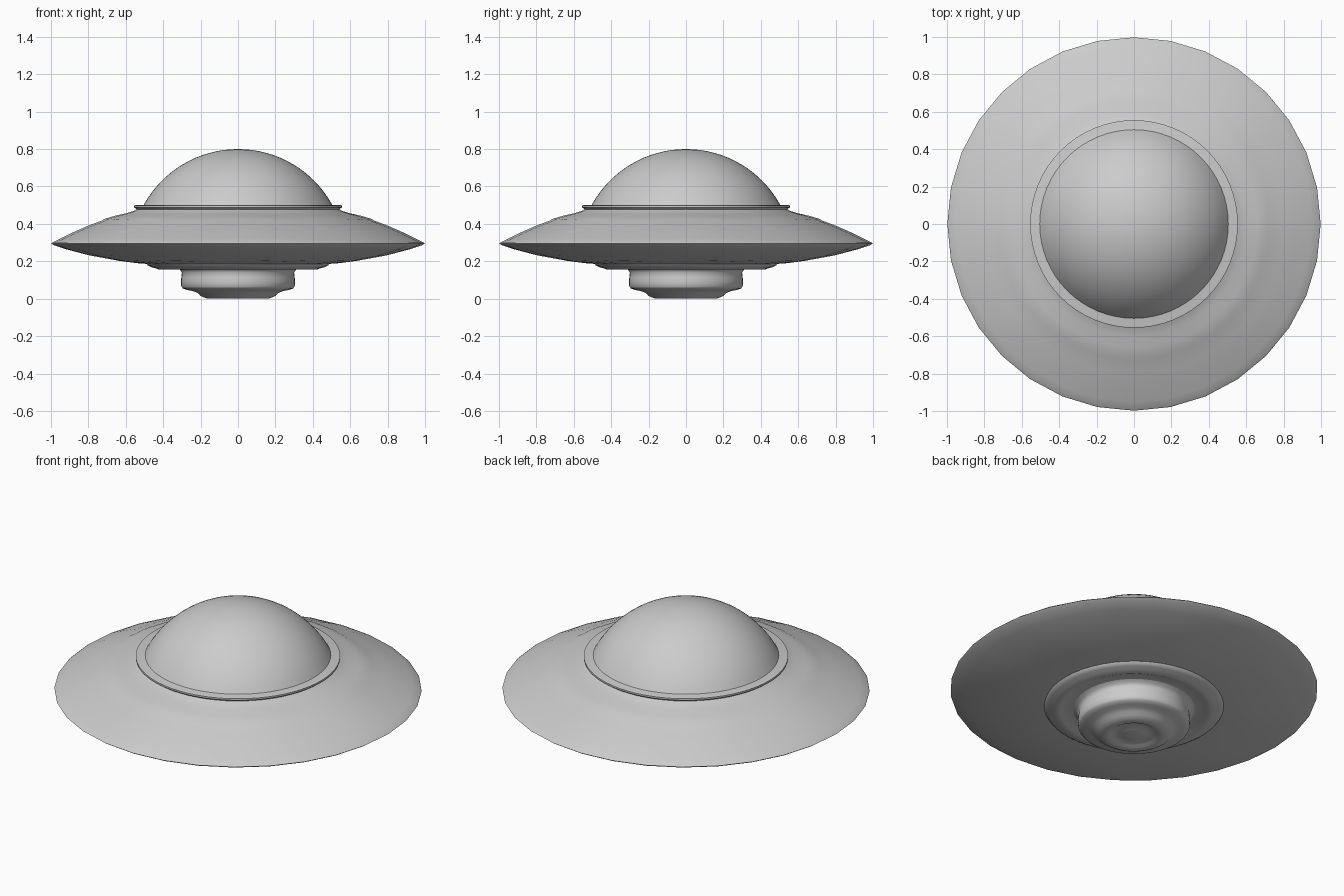
import bpy, math

if "Cube" in bpy.data.objects:
    bpy.data.objects.remove(bpy.data.objects["Cube"])

grey = bpy.data.materials.new("light grey metal")
grey.diffuse_color = (0.6, 0.6, 0.6, 1)
grey.use_nodes = True
grey.node_tree.nodes["Principled BSDF"].inputs["Base Color"].default_value = grey.diffuse_color


def lathe(name, profile, segs, ripple=None, angle=35):
    """Spin an (r, z) profile, listed from top to bottom, about the z axis."""
    verts, faces, rings = [], [], []
    for r, z in profile:
        if r == 0:
            rings.append([len(verts)] * segs)
            verts.append((0, 0, z))
            continue
        rings.append(list(range(len(verts), len(verts) + segs)))
        for i in range(segs):
            a = 2 * math.pi * i / segs
            dz = ripple(r, a) if ripple else 0
            verts.append((r * math.cos(a), r * math.sin(a), z + dz))
    for top, low in zip(rings, rings[1:]):
        for i in range(segs):
            j = (i + 1) % segs
            quad = [top[i], low[i], low[j], top[j]]
            faces.append(list(dict.fromkeys(quad)))
    mesh = bpy.data.meshes.new(name)
    mesh.from_pydata(verts, [], faces)
    mesh.materials.append(grey)
    ob = bpy.data.objects.new(name, mesh)
    bpy.context.collection.objects.link(ob)
    bpy.ops.object.select_all(action='DESELECT')
    ob.select_set(True)
    bpy.context.view_layer.objects.active = ob
    bpy.ops.object.shade_smooth_by_angle(angle=math.radians(angle))
    return ob


# Dome: a spherical cap, 0.505 radius at its base and 0.3 high
R = (0.505 ** 2 + 0.3 ** 2) / 0.6
half = math.asin(0.505 / R)
cap = [(R * math.sin(half * i / 16), 0.8 - R + R * math.cos(half * i / 16))
       for i in range(17)]
lathe("dome", cap, 64)

# Collar around the dome
lathe("collar", [(0.50, 0.503), (0.51, 0.499), (0.545, 0.501), (0.555, 0.498),
                 (0.555, 0.488), (0.545, 0.482), (0.53, 0.465)], 64)


# Saucer: slightly worn plating, coarse rim
def worn(r, a):
    fade = max(0, min(1, (r - 0.55) / 0.1, (0.98 - r) / 0.1))
    return 0.003 * fade * math.cos(8 * a)


lathe("saucer_top", [(0.53, 0.485), (0.56, 0.468), (0.60, 0.455), (0.66, 0.440),
                     (0.71, 0.425), (0.73, 0.414), (0.80, 0.388), (0.88, 0.353),
                     (0.95, 0.321), (0.99, 0.302), (0.998, 0.295)], 32, worn)
lathe("saucer_underside", [(0.998, 0.295), (0.985, 0.286), (0.92, 0.263),
                           (0.80, 0.230), (0.65, 0.203), (0.54, 0.190),
                           (0.47, 0.185)], 32, worn)

# Raised ring under the saucer with a shallow recess inside it
lathe("lower_ring", [(0.49, 0.190), (0.482, 0.178), (0.465, 0.169), (0.44, 0.163),
                     (0.425, 0.157), (0.40, 0.158), (0.38, 0.166),
                     (0.33, 0.166), (0.29, 0.166)], 48)

# Pod with a dished foot and a small central button
lathe("pod", [(0.33, 0.166), (0.31, 0.155), (0.300, 0.140), (0.303, 0.115),
              (0.305, 0.09), (0.303, 0.065), (0.295, 0.055), (0.27, 0.046),
              (0.24, 0.041), (0.215, 0.030), (0.20, 0.016), (0.18, 0.006),
              (0.16, 0.0), (0.135, 0.001), (0.12, 0.010), (0.08, 0.013),
              (0.06, 0.006), (0.03, 0.003), (0, 0.003)], 48, angle=50)
